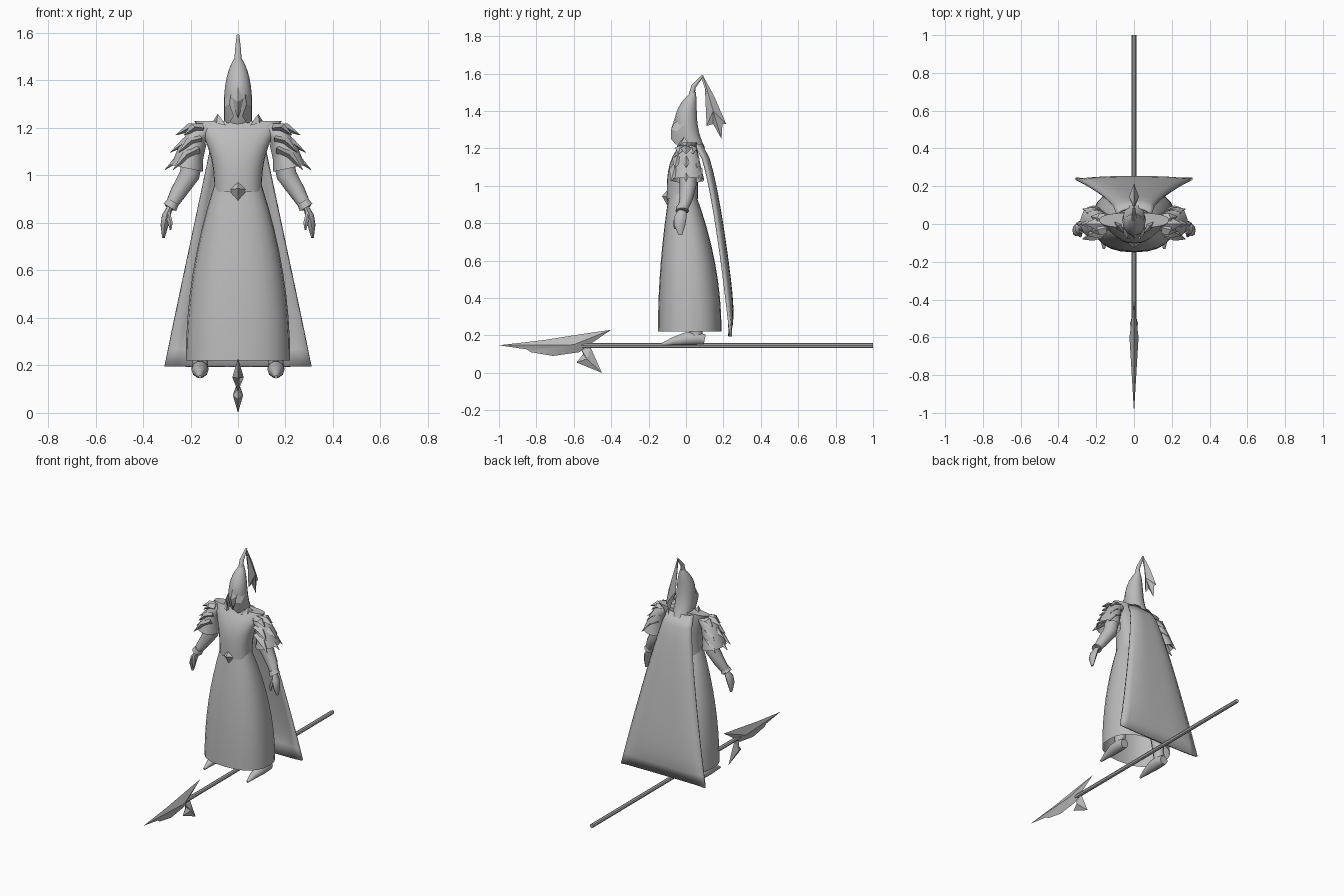
import bpy, bmesh, math
from mathutils import Vector

cube = bpy.data.objects.get("Cube")
if cube:
    bpy.data.objects.remove(cube)

grey = bpy.data.materials.new("plain_grey")
grey.use_nodes = True
grey.diffuse_color = (0.5, 0.5, 0.5, 1)
grey.node_tree.nodes["Principled BSDF"].inputs["Base Color"].default_value = grey.diffuse_color


def finish(name, bm, mirrored=False, angle=40):
    """Turn a bmesh into a shaded object, optionally mirrored to the other side."""
    bmesh.ops.recalc_face_normals(bm, faces=bm.faces)
    mesh = bpy.data.meshes.new(name)
    bm.to_mesh(mesh)
    bm.free()
    mesh.materials.append(grey)
    part = bpy.data.objects.new(name, mesh)
    bpy.context.collection.objects.link(part)
    bpy.ops.object.select_all(action="DESELECT")
    part.select_set(True)
    bpy.context.view_layer.objects.active = part
    bpy.ops.object.shade_smooth_by_angle(angle=math.radians(angle))
    if mirrored:
        part.modifiers.new("other_side", "MIRROR")
    return part


def skin(name, rings, mirrored=False, closed=True, open_start=False, open_end=False):
    """Join successive rings of points into a surface."""
    bm = bmesh.new()
    rows = [[bm.verts.new(point) for point in ring] for ring in rings]
    count = len(rows[0])
    for lower, upper in zip(rows, rows[1:]):
        for i in range(count if closed else count - 1):
            j = (i + 1) % count
            bm.faces.new((lower[i], lower[j], upper[j], upper[i]))
    if closed and not open_start:
        bm.faces.new(rows[0])
    if closed and not open_end:
        bm.faces.new(rows[-1])
    return finish(name, bm, mirrored)


def upright(name, bottom, top, rule, steps=8, sides=24, power=2.0, **ends):
    """Stack ovals; the rule gives half width, half depth and centre y at t."""
    rings = []
    for step in range(steps + 1):
        t = step / steps
        width, depth, centre = rule(t)
        ring = []
        for i in range(sides):
            angle = math.tau * i / sides
            c, s = math.cos(angle), math.sin(angle)
            ring.append((math.copysign(abs(c) ** (2 / power), c) * width,
                         math.copysign(abs(s) ** (2 / power), s) * depth + centre,
                         bottom + (top - bottom) * t))
        rings.append(ring)
    return skin(name, rings, **ends)


def tube(name, path, radii, flat=1.0, sides=10, along=(0, 1, 0), **options):
    """Tube on a path, with its full radius along one axis and flattened across it."""
    path = [Vector(point) for point in path]
    rings = []
    for i, point in enumerate(path):
        tangent = (path[min(i + 1, len(path) - 1)] - path[max(i - 1, 0)]).normalized()
        u = Vector(along)
        u = (u - tangent * tangent.dot(u)).normalized()
        v = tangent.cross(u) * flat
        turns = [math.tau * k / sides for k in range(sides)]
        rings.append([point + (u * math.cos(a) + v * math.sin(a)) * radii[i] for a in turns])
    return skin(name, rings, **options)


def facet(name, outline, peaks, mirrored=False):
    """Ridged plate: a sharp outline fanned to its peaks."""
    bm = bmesh.new()
    rim = [bm.verts.new(point) for point in outline]
    for peak in peaks:
        tip = bm.verts.new(peak)
        for a, b in zip(rim, rim[1:] + rim[:1]):
            bm.faces.new((a, b, tip))
    return finish(name, bm, mirrored, 25)


def blade(name, outline, centre, thick):
    """Double-sided facet standing on the centre plane."""
    facet(name, [(0, y, z) for y, z in outline], [(side, *centre) for side in (thick, -thick)])


# Robe and torso
def skirt_rule(t):
    flare = 1 - t ** 2
    return 0.1 + 0.12 * flare, 0.07 + 0.1 * flare, 0.02 - 0.04 * t ** 2


def torso_rule(t):
    return 0.1 + 0.085 * t ** 2.5, 0.04 + 0.043 * (1 - t ** 4), 0.04 * t ** 3 - 0.02


upright("skirt", 0.22, 0.96, skirt_rule, power=2.4, open_start=True)
upright("torso", 0.93, 1.23, torso_rule, power=2.4)
buckle = [(0, 0.98), (0.04, 0.94), (0.015, 0.91), (0, 0.885), (-0.015, 0.91), (-0.04, 0.94)]
facet("belt_buckle", [(x, -0.095, z) for x, z in buckle], [(0, -0.128, 0.945)])

# Cape widening to a hem that tucks in at the middle
cape_rows = []
for step in range(15):
    t = step / 14
    edge = 0.05 + 0.19 * t ** 0.6
    bulge = 0.03 - 0.04 * t ** 12
    columns = [i / 6 for i in range(-6, 7)]
    cape_rows.append([((0.09 + 0.22 * t) * u, edge + bulge * (1 - u ** 4), 1.22 - 1.025 * t)
                      for u in columns])
cape = skin("cape", cape_rows, closed=False)
solid = cape.modifiers.new("thickness", "SOLIDIFY")
solid.thickness = 0.014
solid.offset = 0


# Helmet with curved spire and hanging plume
def helmet_rule(t):
    width = 0.012 + 0.048 * (1 - t ** 4)
    return width, width * 1.05, 0.04 * (1 - 2 * t) ** 2


upright("helmet", 1.2, 1.5, helmet_rule, steps=10, sides=16)
tube("spire", [(0, 0.025, 1.46), (0, 0.04, 1.53), (0, 0.09, 1.59)], [0.018, 0.013, 0.006])
facet("visor_ridge", [(0, -0.05, 1.39), (0.03, -0.05, 1.33), (0, -0.055, 1.24), (-0.03, -0.05, 1.33)],
      [(0, -0.078, 1.31)])
blade("plume", [(0.08, 1.58), (0.09, 1.59), (0.15, 1.48), (0.215, 1.33), (0.195, 1.33),
                (0.19, 1.25), (0.145, 1.33), (0.11, 1.32), (0.1, 1.55)], (0.145, 1.4), 0.026)
facet("cheek_guards", [(0.058, 0, 1.34), (0.03, -0.06, 1.34), (0.035, -0.08, 1.3),
                       (0.018, -0.08, 1.25), (0.036, -0.055, 1.22), (0.058, 0, 1.22)],
      [(0.056, -0.05, 1.29), (0.046, -0.04, 1.28)], mirrored=True)
facet("collar_points", [(0.05, -0.05, 1.21), (0.085, -0.01, 1.26), (0.11, 0.02, 1.22), (0.06, 0.04, 1.22)],
      [(0.09, -0.03, 1.22), (0.06, 0, 1.22)], mirrored=True)

# Shoulder sleeves, arms, cuffs and hands
tube("shoulder_sleeves", [(0.13, 0.01, 1.2), (0.17, 0.01, 1.17), (0.2, 0.01, 1.1), (0.215, 0.01, 1.03)],
     [0.04, 0.055, 0.07, 0.088], flat=0.8, sides=14, mirrored=True, open_end=True)
wrist = Vector((0.287, -0.02, 0.865))
tube("arms", [(0.175, 0.01, 1.14), (0.205, 0.01, 1), (0.25, 0, 0.93), wrist],
     [0.045, 0.045, 0.036, 0.025], mirrored=True)
tube("cuffs", [wrist + Vector((-0.015, 0, 0.025)), wrist], [0.03, 0.036], flat=0.9, mirrored=True)
tube("hands", [wrist, (0.302, -0.03, 0.83), (0.31, -0.034, 0.79), (0.314, -0.03, 0.737)],
     [0.022, 0.033, 0.03, 0.01], flat=0.55, sides=8, mirrored=True)
tube("thumbs", [(0.295, -0.045, 0.84), (0.285, -0.06, 0.8), (0.284, -0.06, 0.77)],
     [0.012, 0.011, 0.004], sides=6, mirrored=True)

# Tiers of pointed shoulder plates, fanned front to back
for level in range(3):
    for fan in (-1, 0, 1):
        y = fan * (0.04 + 0.02 * level)
        root = Vector((0.15 + 0.01 * level, y / 2, 1.2 - 0.045 * level))
        tip = Vector((0.262 + 0.023 * level - 0.035 * abs(fan), y, 1.17 - 0.073 * level))
        middle = root.lerp(tip, 0.5) + Vector((0, 0, 0.016))
        tube(f"shoulder_plates_{level}_{fan + 1}", [root, middle, tip], [0.032, 0.03, 0.002],
             flat=0.6, sides=4, mirrored=True)

# Legs and pointed shoes
tube("legs", [(0.16, 0.055, 0.19), (0.15, 0.04, 0.4), (0.09, 0, 0.75)], [0.033, 0.045, 0.06], mirrored=True)
tube("shoes", [(0.16, 0.1, 0.177), (0.16, 0.06, 0.185), (0.16, 0, 0.182), (0.16, -0.07, 0.168), (0.16, -0.13, 0.152)],
     [0.028, 0.037, 0.036, 0.022, 0.007], along=(1, 0, 0), mirrored=True)

# Spear lying on the ground
tube("spear_shaft", [(0, -0.6, 0.145), (0, 1, 0.145)], [0.013, 0.013], sides=8, along=(1, 0, 0))
blade("spear_head", [(-1, 0.147), (-0.85, 0.125), (-0.83, 0.11), (-0.71, 0.09), (-0.57, 0.11),
                     (-0.52, 0.148), (-0.4, 0.23), (-0.57, 0.205), (-0.76, 0.175)], (-0.6, 0.15), 0.024)
blade("spear_barb", [(-0.56, 0.125), (-0.55, 0.1), (-0.585, 0.055), (-0.45, 0), (-0.51, 0.135)],
      (-0.53, 0.075), 0.022)
